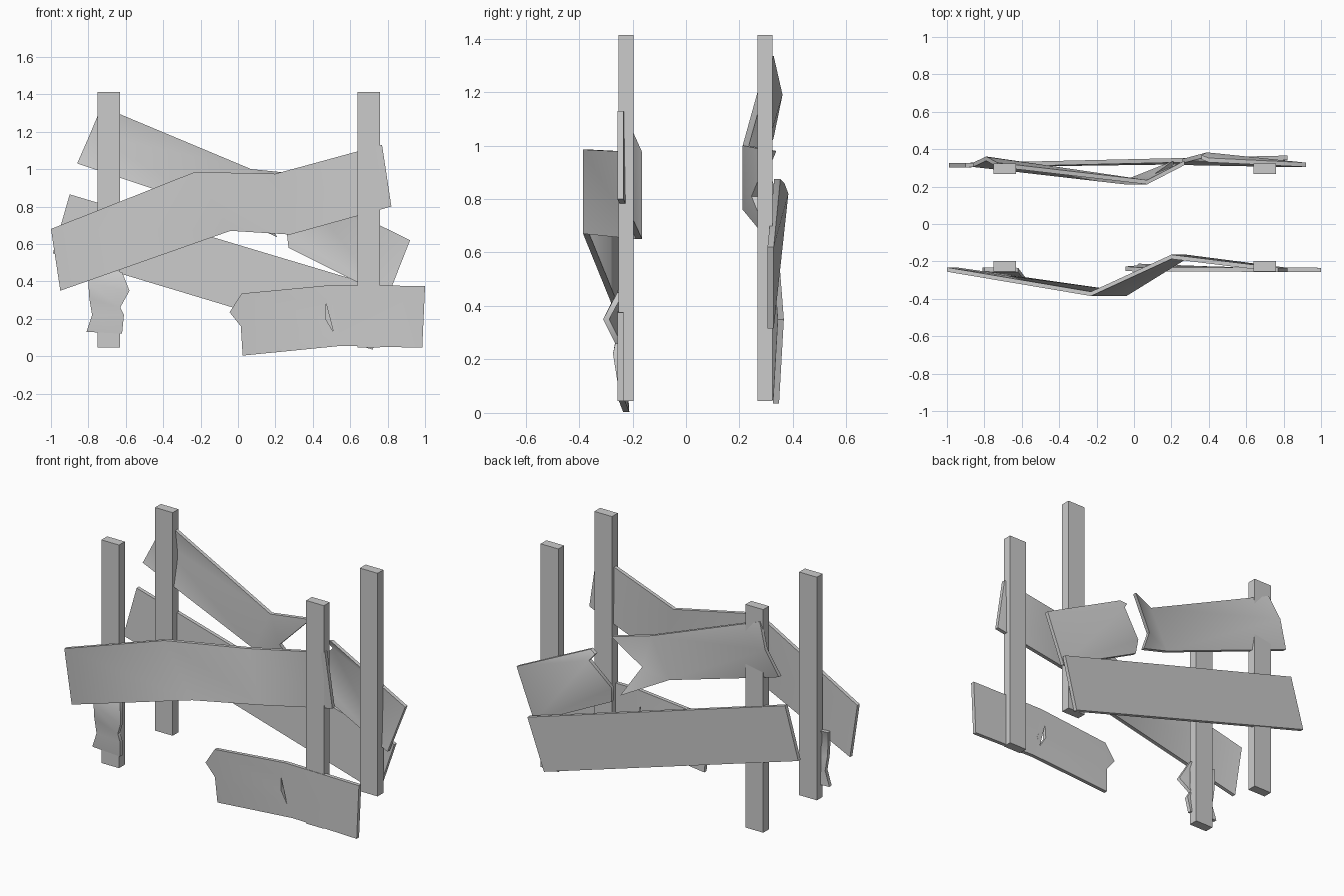
import bpy, bmesh, math

THICK = 0.023


def finish(bm, name):
    bmesh.ops.recalc_face_normals(bm, faces=bm.faces)
    mesh = bpy.data.meshes.new(name)
    bm.to_mesh(mesh)
    bm.free()
    ob = bpy.data.objects.new(name, mesh)
    bpy.context.collection.objects.link(ob)
    return ob


def box(name, x0, x1, y0, y1, z0, z1):
    bm = bmesh.new()
    bmesh.ops.create_cube(bm, size=1)
    for v in bm.verts:
        v.co = ((x0 + x1) / 2 + v.co.x * (x1 - x0),
                (y0 + y1) / 2 + v.co.y * (y1 - y0),
                (z0 + z1) / 2 + v.co.z * (z1 - z0))
    return finish(bm, name)


def plank(name, points, panels):
    """Front panels over x, y, z points, thickened toward +y."""
    bm = bmesh.new()
    verts = [bm.verts.new(p) for p in points]
    front = [bm.faces.new([verts[i] for i in p]) for p in panels]
    bmesh.ops.triangulate(bm, faces=[f for f in front if len(f.verts) > 4])
    new = bmesh.ops.extrude_face_region(bm, geom=bm.faces[:], use_keep_orig=True)
    moved = [g for g in new["geom"] if isinstance(g, bmesh.types.BMVert)]
    bmesh.ops.translate(bm, verts=moved, vec=(0, THICK, 0))
    ob = finish(bm, name)
    bpy.ops.object.select_all(action='DESELECT')
    bpy.context.view_layer.objects.active = ob
    ob.select_set(True)
    bpy.ops.object.shade_smooth_by_angle(angle=math.radians(55))
    return ob


def strip(n):
    return [(2 * i, 2 * i + 1, 2 * i + 3, 2 * i + 2) for i in range(n - 1)]


# Four upright posts
for side, x in (("left", -0.69), ("right", 0.70)):
    for row, y in (("front", -0.225), ("back", 0.295)):
        box(f"{row}_{side}_post", x - 0.06, x + 0.06, y - 0.028, y + 0.028, 0.045, 1.413)

# Long bent front plank
plank("front_bent_plank", [
    (-1.0, -0.255, 0.68), (-0.95, -0.255, 0.35),
    (-0.23, -0.385, 0.985), (-0.04, -0.385, 0.67),
    (0.20, -0.187, 0.975), (0.28, -0.187, 0.65),
    (0.77, -0.257, 1.13), (0.82, -0.257, 0.80)], strip(4))

# Straight back plank
plank("back_straight_plank", [
    (-0.90, 0.303, 0.865), (-0.99, 0.303, 0.55),
    (0.82, 0.343, 0.35), (0.72, 0.325, 0.035)], strip(2))

# Lower front plank with a splintered end and a diamond hole
plank("front_lower_plank", [
    (0.02, -0.255, 0.335), (-0.045, -0.25, 0.235), (0.015, -0.245, 0.16), (0.025, -0.235, 0.003),
    (0.55, -0.255, 0.055), (0.50, -0.255, 0.38), (0.985, -0.257, 0.045), (1.0, -0.257, 0.375),
    (0.47, -0.254, 0.285), (0.53, -0.254, 0.19), (0.51, -0.254, 0.13), (0.468, -0.25, 0.20)],
    [(0, 1, 2, 3, 4, 10, 11, 8, 5), (5, 8, 9, 10, 4, 6, 7)])

# Short scrap of plank on the front left post
plank("front_scrap_plank", [
    (-0.80, -0.255, 0.46), (-0.62, -0.257, 0.45),
    (-0.80, -0.257, 0.39), (-0.58, -0.310, 0.35),
    (-0.795, -0.257, 0.31), (-0.63, -0.265, 0.26),
    (-0.78, -0.257, 0.22), (-0.61, -0.273, 0.22),
    (-0.81, -0.255, 0.13), (-0.62, -0.257, 0.12)], strip(5))

# Upper back plank, bent inward with a notched end
plank("back_upper_plank", [
    (-0.73, 0.305, 1.335), (-0.79, 0.338, 1.19), (-0.86, 0.305, 1.03),
    (-0.05, 0.212, 0.76), (0.07, 0.212, 1.0),
    (0.21, 0.315, 0.635), (0.11, 0.245, 0.81), (0.27, 0.315, 0.98)],
    [(0, 1, 4), (1, 3, 4), (1, 2, 3), (4, 3, 6), (3, 5, 6), (4, 6, 7)])

# Broken back plank on the right
plank("back_right_plank", [
    (0.92, 0.305, 0.62), (0.40, 0.33, 0.875), (0.36, 0.345, 0.86), (0.39, 0.36, 0.82),
    (0.26, 0.325, 0.67), (0.27, 0.315, 0.58), (0.80, 0.305, 0.315)],
    [(0, 1, 3), (1, 2, 3), (0, 3, 6), (3, 4, 6), (4, 5, 6)])
